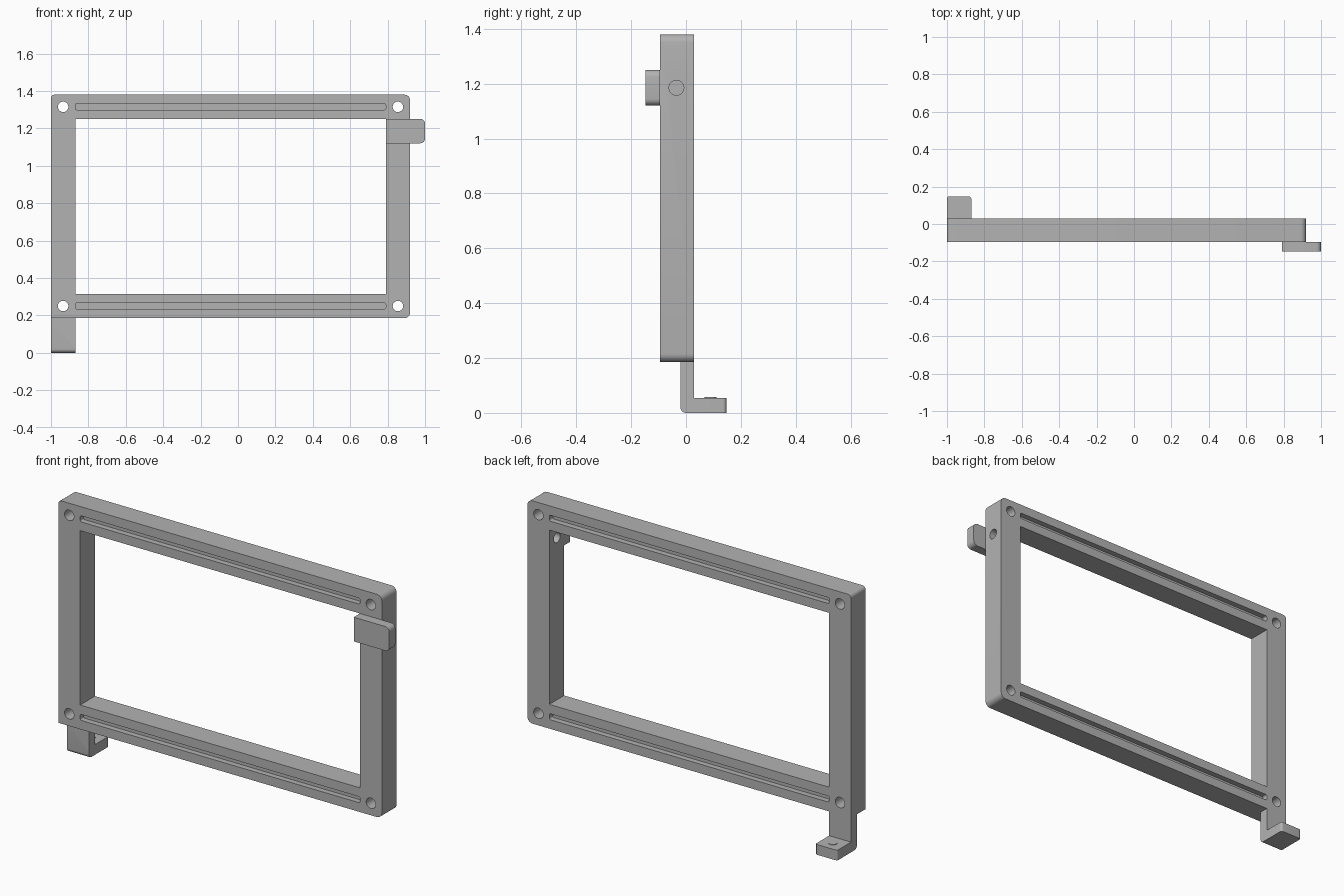
import bpy, bmesh
from math import pi, sin, cos
from mathutils import Vector, Matrix

cube = bpy.data.objects.get("Cube")
if cube:
    bpy.data.objects.remove(cube, do_unlink=True)

grey = bpy.data.materials.new("plain_grey")
grey.use_nodes = True
colour = (0.45, 0.45, 0.45, 1)
grey.diffuse_color = colour
grey.node_tree.nodes["Principled BSDF"].inputs["Base Color"].default_value = colour


def rounded(corners, steps=6):
    """Outline from (u, v, radius) corners, each radius replaced by an arc."""
    outline = []
    for i, (u, v, r) in enumerate(corners):
        p = Vector((u, v))
        if r == 0:
            outline.append(p)
            continue
        a = (Vector(corners[i - 1][:2]) - p).normalized()
        b = (Vector(corners[(i + 1) % len(corners)][:2]) - p).normalized()
        for k in range(steps + 1):
            t = k / steps * pi / 2
            outline.append(p + r * (a * (1 - sin(t)) + b * (1 - cos(t))))
    return outline


def box(u0, u1, v0, v1, radii=(0, 0, 0, 0)):
    """Rectangle; radii run from low-left anticlockwise."""
    places = ((u0, v0), (u1, v0), (u1, v1), (u0, v1))
    return rounded([(u, v, r) for (u, v), r in zip(places, radii)])


def circle(u, v, r, n=32):
    return [Vector((u + r * cos(2 * pi * k / n), v + r * sin(2 * pi * k / n))) for k in range(n)]


def prism(name, outline, axis, low, high):
    """Extrude an outline along an axis; the outline uses the other two axes in order."""
    place = {"x": lambda p, d: (d, p.x, p.y),
             "y": lambda p, d: (p.x, d, p.y),
             "z": lambda p, d: (p.x, p.y, d)}[axis]
    bm = bmesh.new()
    rings = [[bm.verts.new(place(p, d)) for p in outline] for d in (low, high)]
    n = len(outline)
    for ring in rings:
        bm.faces.new(ring)
    for i in range(n):
        j = (i + 1) % n
        bm.faces.new((rings[0][i], rings[0][j], rings[1][j], rings[1][i]))
    bmesh.ops.recalc_face_normals(bm, faces=bm.faces)
    mesh = bpy.data.meshes.new(name)
    bm.to_mesh(mesh)
    bm.free()
    mesh.materials.append(grey)
    obj = bpy.data.objects.new(name, mesh)
    bpy.context.collection.objects.link(obj)
    return obj


def activate(obj):
    bpy.ops.object.select_all(action="DESELECT")
    obj.select_set(True)
    bpy.context.view_layer.objects.active = obj


def cut(obj, cutter):
    cutter.hide_render = True
    mod = obj.modifiers.new("cut", "BOOLEAN")
    mod.operation, mod.solver, mod.object = "DIFFERENCE", "EXACT", cutter
    activate(obj)
    bpy.ops.object.modifier_apply(modifier=mod.name)
    bpy.data.objects.remove(cutter, do_unlink=True)


FRONT, BACK = -0.095, 0.03
LEFT, RIGHT, LOW, TOP = -1.0, 0.92, 0.185, 1.38
BAR = 0.13
inner = (LEFT + BAR, RIGHT - BAR)

# Frame with its window
frame = prism("frame", box(LEFT, RIGHT, LOW, TOP, (0, 0.03, 0.03, 0.02)), "y", FRONT, BACK)
cut(frame, prism("window_cutter", box(*inner, LOW + BAR, TOP - BAR), "y", -0.3, 0.3))

# Corner screw holes and blind grooves along both rails
for z in (LOW + BAR / 2, TOP - BAR / 2):
    for x in (LEFT + BAR / 2, RIGHT - BAR / 2):
        cut(frame, prism("hole_cutter", circle(x, z, 0.028), "y", -0.3, 0.3))
    for y in (FRONT, BACK):
        groove = box(*inner, z - 0.016, z + 0.016, (0.008,) * 4)
        cut(frame, prism("groove_cutter", groove, "y", y - 0.03, y + 0.03))

# Cross hole through the post beside the tab
cut(frame, prism("side_hole_cutter", circle(-0.035, 1.185, 0.027), "x", 0.7, 1.0))

# Tab on the front of the post
tab = prism("side_tab", box(inner[1], 1.0, 1.12, 1.25, (0, 0.025, 0.025, 0)), "y", -0.147, FRONT)

# L-shaped foot, with rounded toe corners
profile = rounded([(-0.02, 0, 0.02), (0.147, 0, 0), (0.147, 0.055, 0),
                   (BACK, 0.055, 0), (BACK, LOW, 0), (-0.02, LOW, 0)])
foot = prism("foot_bracket", profile, "x", LEFT, inner[0])
toe = prism("toe_rounding", box(LEFT, inner[0], -0.1, 0.147, (0, 0, 0.012, 0.012)), "z", -0.1, 0.3)
mod = foot.modifiers.new("round_toe", "BOOLEAN")
mod.operation, mod.solver, mod.object = "INTERSECT", "EXACT", toe
activate(foot)
bpy.ops.object.modifier_apply(modifier=mod.name)
bpy.data.objects.remove(toe, do_unlink=True)

# Small raised pad on the foot
pad = prism("foot_pad", circle(LEFT + BAR / 2, 0.09, 0.022), "z", 0.05, 0.058)

for obj in (frame, tab, foot, pad):
    activate(obj)
    bpy.ops.object.shade_smooth_by_angle(angle=pi / 6)
